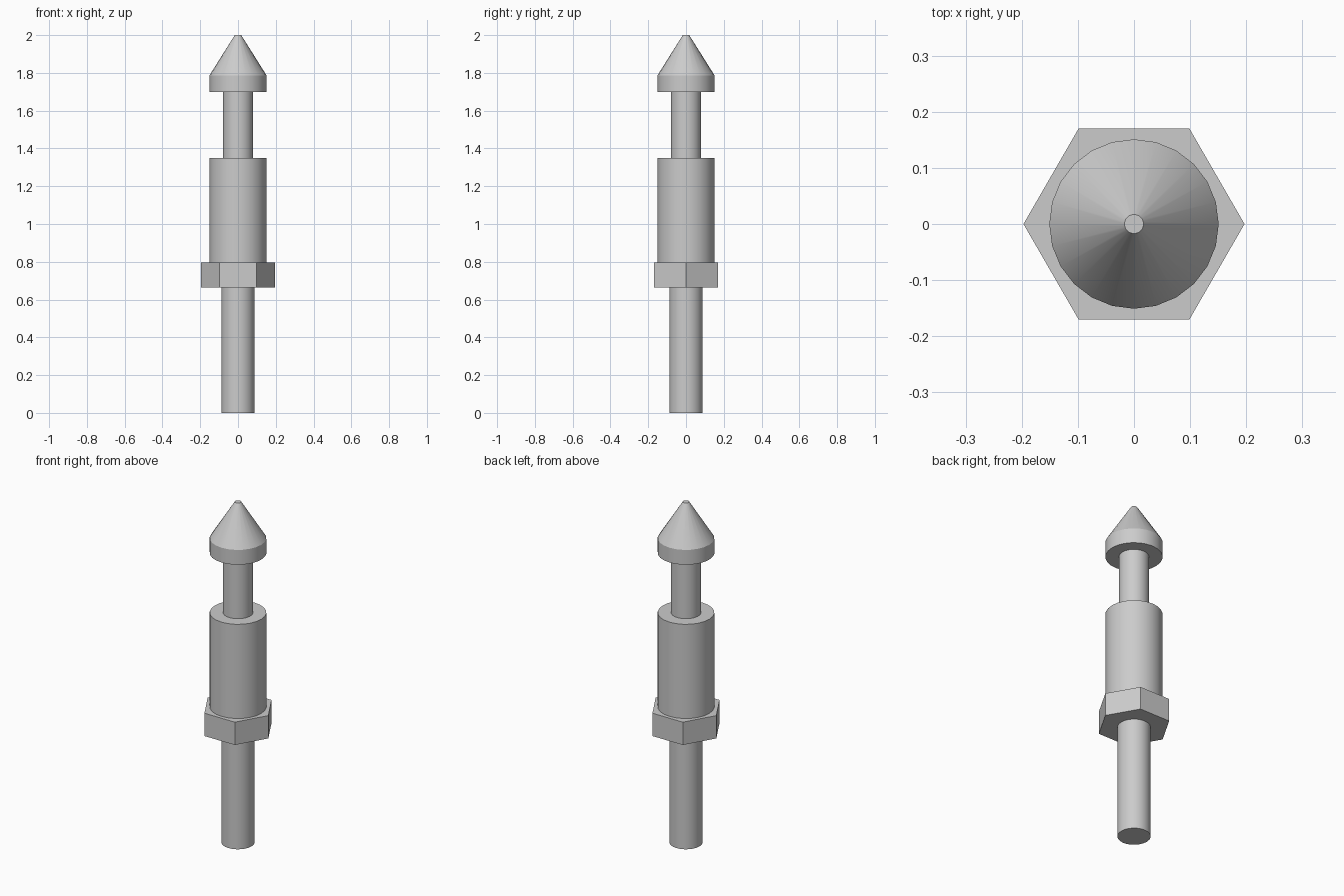
import bpy, bmesh, math

if "Cube" in bpy.data.objects:
    bpy.data.objects.remove(bpy.data.objects["Cube"])


def turned(name, profile, sides, smooth=True):
    """Closed solid turned around z from (radius, height) pairs, bottom to top."""
    bm = bmesh.new()
    rings = []
    for r, z in profile:
        rings.append([bm.verts.new((r * math.cos(2 * math.pi * i / sides),
                                    r * math.sin(2 * math.pi * i / sides), z))
                      for i in range(sides)])
    for a, b in zip(rings, rings[1:]):
        for i in range(sides):
            j = (i + 1) % sides
            bm.faces.new((a[i], a[j], b[j], b[i]))
    bm.faces.new(rings[0][::-1])
    bm.faces.new(rings[-1])
    mesh = bpy.data.meshes.new(name)
    bm.to_mesh(mesh)
    bm.free()
    obj = bpy.data.objects.new(name, mesh)
    bpy.context.collection.objects.link(obj)
    if smooth:
        bpy.ops.object.select_all(action='DESELECT')
        obj.select_set(True)
        bpy.context.view_layer.objects.active = obj
        bpy.ops.object.shade_smooth_by_angle(angle=math.radians(25))
    return obj


# Lower rod
turned("lower_rod", [(0.088, 0), (0.088, 0.663)], 24)

# Hexagonal collar, corners on the x axis
turned("hex_collar", [(0.197, 0.663), (0.197, 0.797)], 6, smooth=False)

# Thick body, narrow neck and pointed head in one turned piece
turned("body_and_head", [
    (0.151, 0.797), (0.151, 1.35),
    (0.08, 1.35), (0.08, 1.70),
    (0.151, 1.70), (0.151, 1.787),
    (0.017, 2.0)], 24)
